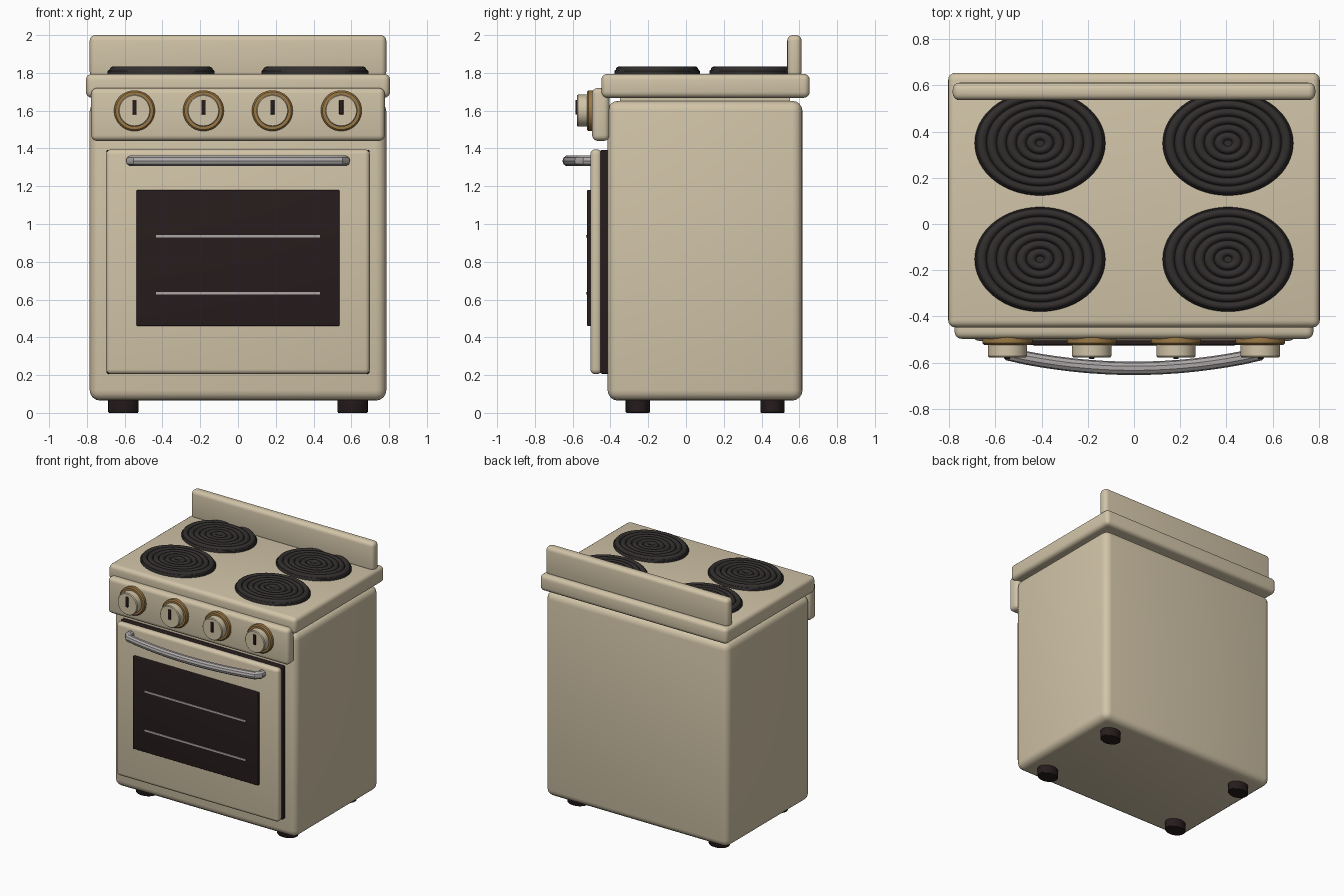
import bpy
from math import sin, cos, pi, radians
from mathutils import Matrix

if "Cube" in bpy.data.objects:
    bpy.data.objects.remove(bpy.data.objects["Cube"])


def material(name, rgb):
    m = bpy.data.materials.new(name)
    m.use_nodes = True
    m.diffuse_color = (*rgb, 1)
    m.node_tree.nodes["Principled BSDF"].inputs["Base Color"].default_value = (*rgb, 1)
    return m


cream = material("cream enamel", (0.64, 0.55, 0.39))
black = material("dark glass", (0.02, 0.012, 0.012))
iron = material("burner iron", (0.032, 0.027, 0.027))
brass = material("brass", (0.33, 0.19, 0.06))
steel = material("steel", (0.42, 0.39, 0.39))


def finish(obj, name, mat):
    obj.name = name
    obj.data.materials.append(mat)
    bpy.ops.object.select_all(action="DESELECT")
    obj.select_set(True)
    bpy.context.view_layer.objects.active = obj
    bpy.ops.object.shade_smooth_by_angle(angle=radians(35))
    return obj


def box(name, mat, xs, ys, zs, bevel=0):
    """Box between the given limits, with rounded edges."""
    bpy.ops.mesh.primitive_cube_add(size=1)
    obj = bpy.context.object
    spans = (xs, ys, zs)
    centre = [(a + b) / 2 for a, b in spans]
    size = [b - a for a, b in spans]
    obj.data.transform(Matrix.Translation(centre) @ Matrix.Diagonal((*size, 1)))
    if bevel:
        mod = obj.modifiers.new("rounding", "BEVEL")
        mod.width, mod.segments = bevel, 4
        bpy.ops.object.modifier_apply(modifier=mod.name)
    return finish(obj, name, mat)


def lathe(name, mat, profile, place, steps=48):
    """Closed solid turned round z from (radius, height) points, then placed."""
    verts = [(r * cos(2 * pi * i / steps), r * sin(2 * pi * i / steps), h)
             for r, h in profile for i in range(steps)]
    faces = [(k * steps + i, k * steps + (i + 1) % steps,
              (k + 1) * steps + (i + 1) % steps, (k + 1) * steps + i)
             for k in range(len(profile) - 1) for i in range(steps)]
    last = (len(profile) - 1) * steps
    faces += [tuple(reversed(range(steps))), tuple(range(last, last + steps))]
    mesh = bpy.data.meshes.new(name)
    mesh.from_pydata(verts, [], faces)
    mesh.transform(place)
    obj = bpy.data.objects.new(name, mesh)
    bpy.context.collection.objects.link(obj)
    return finish(obj, name, mat)


# Cabinet, cooktop, backsplash and control panel
box("body", cream, (-0.785, 0.785), (-0.415, 0.617), (0.065, 1.652), 0.055)
box("cooktop", cream, (-0.805, 0.805), (-0.448, 0.655), (1.668, 1.795), 0.032)
box("cooktop_support", cream, (-0.72, 0.72), (-0.35, 0.55), (1.64, 1.68))
box("backsplash", cream, (-0.785, 0.785), (0.536, 0.612), (1.775, 2.0), 0.03)
box("control_panel", cream, (-0.777, 0.777), (-0.497, -0.405), (1.44, 1.72), 0.03)

# Oven door with seal, window and rack bars
box("door_seal", black, (-0.695, 0.695), (-0.452, -0.405), (0.207, 1.393), 0.008)
box("door", cream, (-0.698, 0.698), (-0.506, -0.446), (0.205, 1.395), 0.026)
box("window", black, (-0.538, 0.538), (-0.525, -0.495), (0.46, 1.18), 0.006)
for label, z in (("lower", 0.633), ("upper", 0.935)):
    box(label + "_rack_bar", steel, (-0.435, 0.435), (-0.529, -0.523), (z - 0.007, z + 0.007))

# Bowed door handle
curve = bpy.data.curves.new("handle", "CURVE")
curve.dimensions = "3D"
curve.bevel_depth, curve.bevel_resolution, curve.use_fill_caps = 0.029, 3, True
path = [(-0.565, -0.495), (-0.565, -0.535)]
path += [(0.54 * t, -0.565 - 0.06 * (1 - t * t)) for t in [i / 8 - 1 for i in range(17)]]
path += [(0.565, -0.535), (0.565, -0.495)]
spline = curve.splines.new("POLY")
spline.points.add(len(path) - 1)
for point, (x, y) in zip(spline.points, path):
    point.co = (x, y, 1.334, 1)
handle = bpy.data.objects.new("handle", curve)
bpy.context.collection.objects.link(handle)
bpy.ops.object.select_all(action="DESELECT")
handle.select_set(True)
bpy.context.view_layer.objects.active = handle
bpy.ops.object.convert(target="MESH")
finish(bpy.context.object, "handle", steel)

# Knobs: brass ring, cream cap and dark pointer
for i in range(4):
    x = -0.548 + 0.365 * i
    place = Matrix.Translation((x, -0.49, 1.6)) @ Matrix.Rotation(pi / 2, 4, "X")
    lathe(f"knob_ring_{i + 1}", brass,
          [(0.108, 0), (0.108, 0.026), (0.1, 0.034), (0.08, 0.034)], place)
    lathe(f"knob_{i + 1}", cream,
          [(0.085, 0.02), (0.085, 0.082), (0.08, 0.088)], place)
    box(f"knob_pointer_{i + 1}", black, (x - 0.011, x + 0.011),
        (-0.585, -0.575), (1.58, 1.657), 0.003)

# Oval burners with concentric ridges, and oval feet
burner = [(0.283, -0.01), (0.283, 0.012), (0.278, 0.018)]
for k in range(6):
    ring = 0.253 - 0.043 * k
    burner += [(ring + 0.021 * cos(pi * s / 6), 0.018 + 0.019 * sin(pi * s / 6))
               for s in range(7)]
for side, sx in (("left", 1), ("right", -1)):
    for end, by, fy in (("front", -0.153, -0.255), ("back", 0.35, 0.458)):
        oval = Matrix.Diagonal((1, 0.8, 1, 1))
        lathe(f"{end}_{side}_burner", iron, burner,
              Matrix.Translation((sx * 0.407, by, 1.797)) @ oval, 64)
        lathe(f"{end}_{side}_foot", black,
              [(0.076, 0), (0.08, 0.005), (0.08, 0.08)],
              Matrix.Translation((sx * 0.607, fy, 0)) @ oval, 32)
